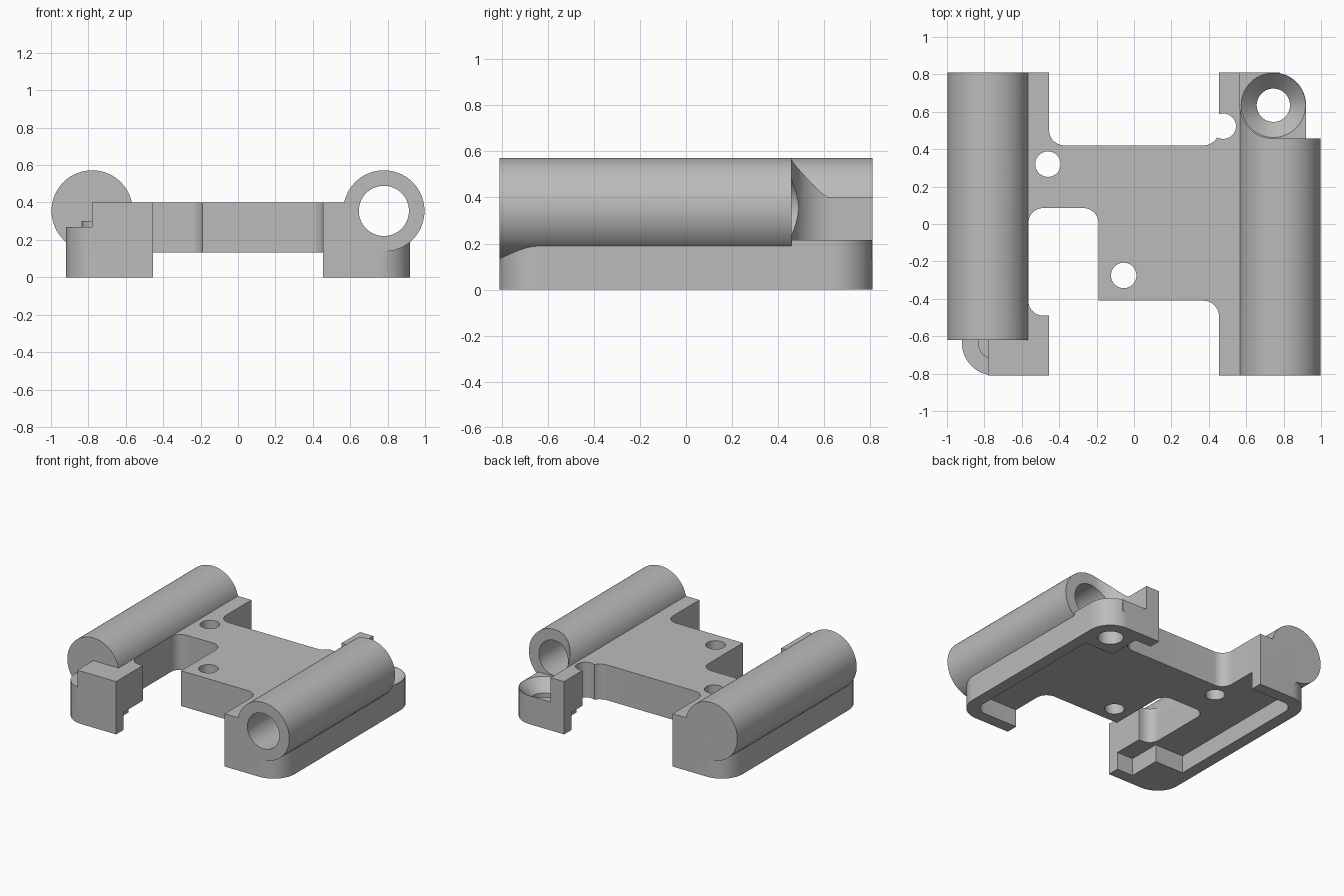
import bpy
import bmesh
from math import pi, radians
from mathutils import Matrix, Vector

old = bpy.data.objects.get("Cube")
if old:
    bpy.data.objects.remove(old, do_unlink=True)

grey = bpy.data.materials.new("plain grey")
grey.use_nodes = True
grey.diffuse_color = (0.5, 0.5, 0.5, 1)
grey.node_tree.nodes["Principled BSDF"].inputs["Base Color"].default_value = (0.5, 0.5, 0.5, 1)

HALF_TURN = Matrix.Rotation(pi, 4, "Z")
TUBE_X, TUBE_Z = 0.78, 0.355
SCREW = (0.745, 0.635)
END = 0.81


def to_object(name, bm, turned=False):
    if turned:
        bm.transform(HALF_TURN)
    bmesh.ops.recalc_face_normals(bm, faces=bm.faces)
    mesh = bpy.data.meshes.new(name)
    bm.to_mesh(mesh)
    bm.free()
    obj = bpy.data.objects.new(name, mesh)
    bpy.context.collection.objects.link(obj)
    return obj


def rounded(corners, steps=12):
    """Outline from (x, y) or (x, y, radius) corners; radii make fillets."""
    points = []
    for i, corner in enumerate(corners):
        p = Vector(corner[:2])
        if len(corner) == 2:
            points.append(p)
            continue
        r = corner[2]
        a = (Vector(corners[i - 1][:2]) - p).normalized()
        b = (Vector(corners[(i + 1) % len(corners)][:2]) - p).normalized()
        centre = p + (a + b) * r
        for k in range(steps + 1):
            turn = Matrix.Rotation(pi / 2 * k / steps, 2)
            if a.cross(b) > 0:
                turn.transpose()
            points.append(centre + turn @ (-b * r))
    return points


def prism(name, corners, low, high, turned=False):
    bm = bmesh.new()
    face = bm.faces.new([bm.verts.new((p.x, p.y, low)) for p in rounded(corners)])
    made = bmesh.ops.extrude_face_region(bm, geom=[face])["geom"]
    verts = [g for g in made if isinstance(g, bmesh.types.BMVert)]
    bmesh.ops.translate(bm, verts=verts, vec=(0, 0, high - low))
    return to_object(name, bm, turned)


def box(name, x1, x2, y1, y2, low, high, turned=False):
    return prism(name, [(x1, y1), (x2, y1), (x2, y2), (x1, y2)], low, high, turned)


def peg(name, x, y, r1, r2, low, high, turned=False):
    bm = bmesh.new()
    bmesh.ops.create_cone(bm, cap_ends=True, segments=64, radius1=r1, radius2=r2, depth=high - low,
                          matrix=Matrix.Translation((x, y, (low + high) / 2)))
    return to_object(name, bm, turned)


def rod(name, radius, y1, y2, turned=False):
    bm = bmesh.new()
    place = Matrix.Translation((TUBE_X, (y1 + y2) / 2, TUBE_Z)) @ Matrix.Rotation(pi / 2, 4, "X")
    bmesh.ops.create_cone(bm, cap_ends=True, segments=96, radius1=radius, radius2=radius,
                          depth=y2 - y1, matrix=place)
    return to_object(name, bm, turned)


def combine(body, tool, operation):
    tool.hide_render = True
    mod = body.modifiers.new(tool.name, "BOOLEAN")
    mod.operation, mod.solver, mod.object = operation, "EXACT", tool
    bpy.context.view_layer.objects.active = body
    bpy.ops.object.modifier_apply(modifier=mod.name)
    bpy.data.objects.remove(tool, do_unlink=True)


def add(tool):
    combine(bracket, tool, "UNION")


def cut(tool):
    combine(bracket, tool, "DIFFERENCE")


# Middle plate with a foot along each side
bracket = box("carriage_bracket", -TUBE_X, TUBE_X, -END, END, 0.125, 0.4)
for turned in (False, True):
    add(prism("foot", [(0.455, -END), (0.92, -END, 0.175), (0.92, END, 0.175), (0.455, END)],
              0, 0.27, turned))

# Front and back openings in the plate
cut(prism("front_opening", [(0.455, -1), (0.455, -0.41, 0.085), (-0.19, -0.41), (-0.19, 0.085, 0.08),
                            (-0.565, 0.085, 0.08), (-0.565, -0.49, 0.08), (-0.455, -0.49),
                            (-0.455, -1)], -0.1, 0.6))
cut(prism("back_opening", [(-0.455, 1), (-0.455, 0.42, 0.085), (0.455, 0.42, 0.085), (0.455, 1)],
          -0.1, 0.6))
cut(peg("round_notch", 0.477, 0.523, 0.068, 0.068, -0.1, 0.6))

# Hollow underside, leaving a rim and a block around each screw
cut(prism("underside_pocket", [(0.83, -0.72, 0.09), (0.83, 0.47), (0.59, 0.47), (0.59, 0.72),
                               (-0.83, 0.72, 0.09), (-0.83, -0.47), (-0.59, -0.47), (-0.59, -0.72)],
          -0.1, 0.133))

# Bearing tubes, each cleared at one end for a countersunk screw
for turned in (False, True):
    add(rod("tube", 0.217, -END, 0.62, turned))
for turned in (False, True):
    cut(rod("bore", 0.134, -1, 1, turned))
    cut(prism("screw_clearance", [(0.567, 0.457, 0.178), (1.2, 0.457), (1.2, 1.2), (0.567, 1.2)],
              0.215, 0.8, turned))
    cut(box("tube_trim", 0.92, 1.2, 0.457, 0.7, -0.1, 0.8, turned))
    cut(peg("countersink", *SCREW, 0.088, 0.173, 0.127, 0.216, turned))
    cut(peg("screw_hole", *SCREW, 0.089, 0.089, -0.1, 0.3, turned))

# Mounting holes through the plate
for x, y in ((-0.46, 0.32), (-0.055, -0.275)):
    cut(peg("mounting_hole", x, y, 0.068, 0.068, -0.1, 0.6))

bracket.data.materials.clear()
bracket.data.materials.append(grey)
for face in bracket.data.polygons:
    face.material_index = 0
bpy.ops.object.select_all(action="DESELECT")
bracket.select_set(True)
bpy.context.view_layer.objects.active = bracket
bpy.ops.object.shade_smooth_by_angle(angle=radians(30))
